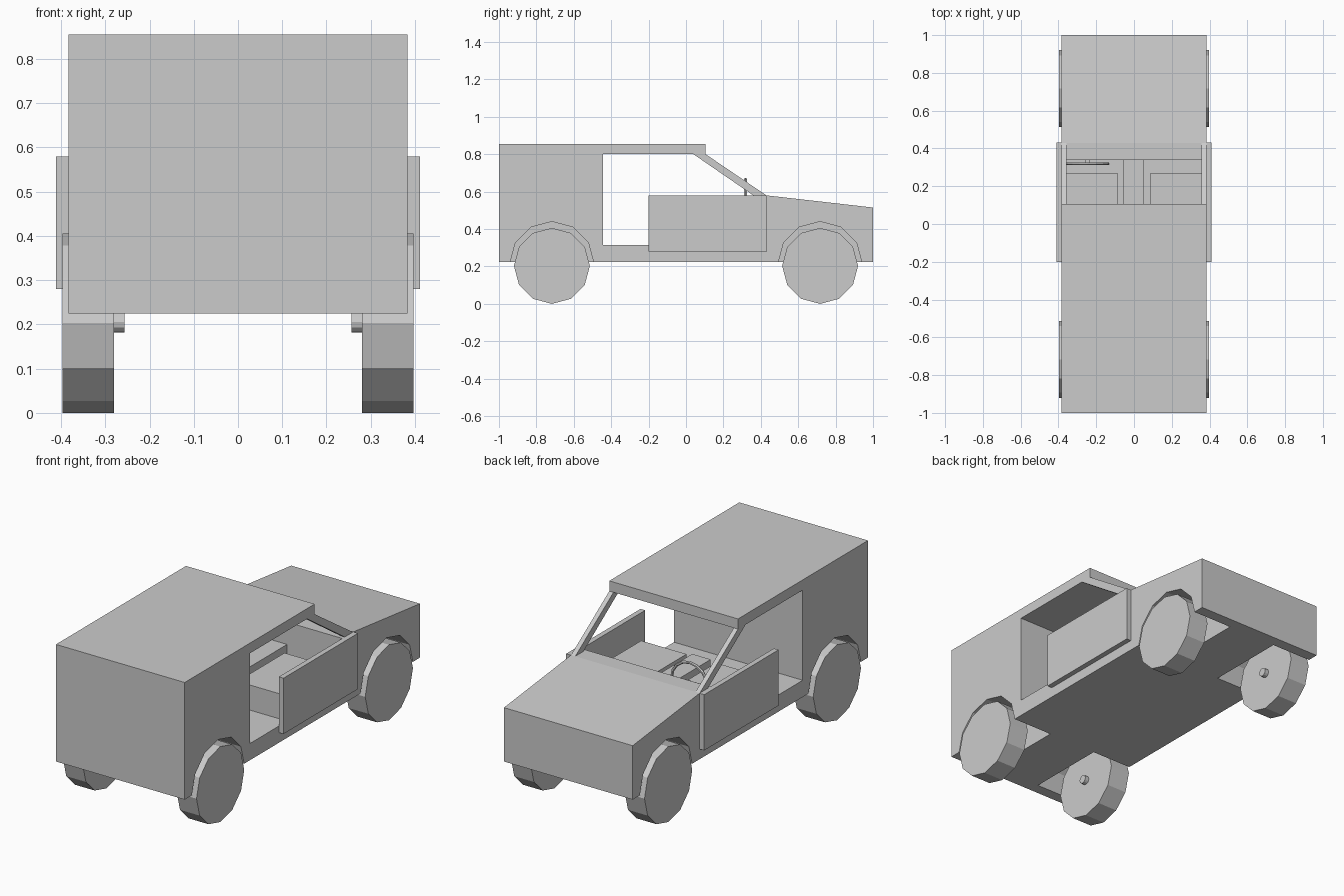
import bpy, bmesh, math

if "Cube" in bpy.data.objects:
    bpy.data.objects.remove(bpy.data.objects["Cube"])


def finish(name, bm):
    bmesh.ops.recalc_face_normals(bm, faces=bm.faces[:])
    me = bpy.data.meshes.new(name)
    bm.to_mesh(me)
    bm.free()
    ob = bpy.data.objects.new(name, me)
    bpy.context.collection.objects.link(ob)
    return ob


def extrude_x(name, profile, x0, x1):
    """Extrude a (y, z) outline from x0 to x1."""
    bm = bmesh.new()
    face = bm.faces.new([bm.verts.new((x0, y, z)) for y, z in profile])
    ext = bmesh.ops.extrude_face_region(bm, geom=[face])
    moved = [v for v in ext["geom"] if isinstance(v, bmesh.types.BMVert)]
    bmesh.ops.translate(bm, verts=moved, vec=(x1 - x0, 0, 0))
    return finish(name, bm)


def box(name, x0, x1, y0, y1, z0, z1):
    return extrude_x(name, [(y0, z0), (y1, z0), (y1, z1), (y0, z1)], x0, x1)


def disc_x(name, y, z, r, x0, x1, n=12):
    """Low-poly cylinder along x."""
    ring = [(y + r * math.sin(2 * math.pi * i / n), z - r * math.cos(2 * math.pi * i / n))
            for i in range(n)]
    return extrude_x(name, ring, x0, x1)


W = 0.383  # half body width

# Body shell: cargo box, roof, floor and bonnet in one side profile
body = extrude_x("body", [
    (-1, 0.225), (1, 0.225), (1, 0.515), (0.43, 0.58), (0.34, 0.58), (0.34, 0.315),
    (-0.445, 0.315), (-0.445, 0.80), (0.105, 0.80), (0.105, 0.855), (-1, 0.855)], -W, W)

for side, s in (("right", 1), ("left", -1)):
    for end, y in (("front", -0.717), ("back", 0.717)):
        # Wheel well cut into the body
        well = disc_x(f"well_cutter_{side}_{end}", y, 0.215, 0.225, s * 0.145, s * 0.5)
        well.hide_render = True
        well.hide_set(True)
        mod = body.modifiers.new("well", "BOOLEAN")
        mod.operation = "DIFFERENCE"
        mod.solver = "EXACT"
        mod.object = well
        # Wheel and axle stub
        disc_x(f"wheel_{side}_{end}", y, 0.203, 0.203, s * 0.28, s * 0.397)
        disc_x(f"axle_stub_{side}_{end}", y, 0.205, 0.023, s * 0.257, s * 0.285)

    # Windscreen pillar
    extrude_x(f"pillar_{side}", [(0.04, 0.80), (0.105, 0.80), (0.43, 0.58), (0.36, 0.58)],
              s * 0.358, s * W)
    # Sliding door panel
    box(f"door_{side}", s * W, s * 0.411, -0.2, 0.432, 0.28, 0.58)
    # Seat
    box(f"seat_{side}", s * 0.088, s * 0.358, -0.13, 0.27, 0.315, 0.45)

# Centre console
box("console", -0.056, 0.054, -0.13, 0.34, 0.315, 0.46)

# Steering wheel with spokes and column
SX, SY, SZ = -0.245, 0.318, 0.557
bpy.ops.mesh.primitive_torus_add(major_radius=0.108, minor_radius=0.008,
                                 major_segments=16, minor_segments=6,
                                 location=(SX, SY, SZ), rotation=(math.pi / 2, 0, 0))
bpy.context.object.name = "steering_wheel"
box("spoke_across", SX - 0.105, SX + 0.105, SY - 0.005, SY + 0.005, SZ - 0.008, SZ + 0.008)
box("spoke_down", SX - 0.008, SX + 0.008, SY - 0.005, SY + 0.005, SZ - 0.105, SZ)
box("steering_column", SX - 0.012, SX + 0.012, SY, 0.345, SZ - 0.012, SZ + 0.012)
